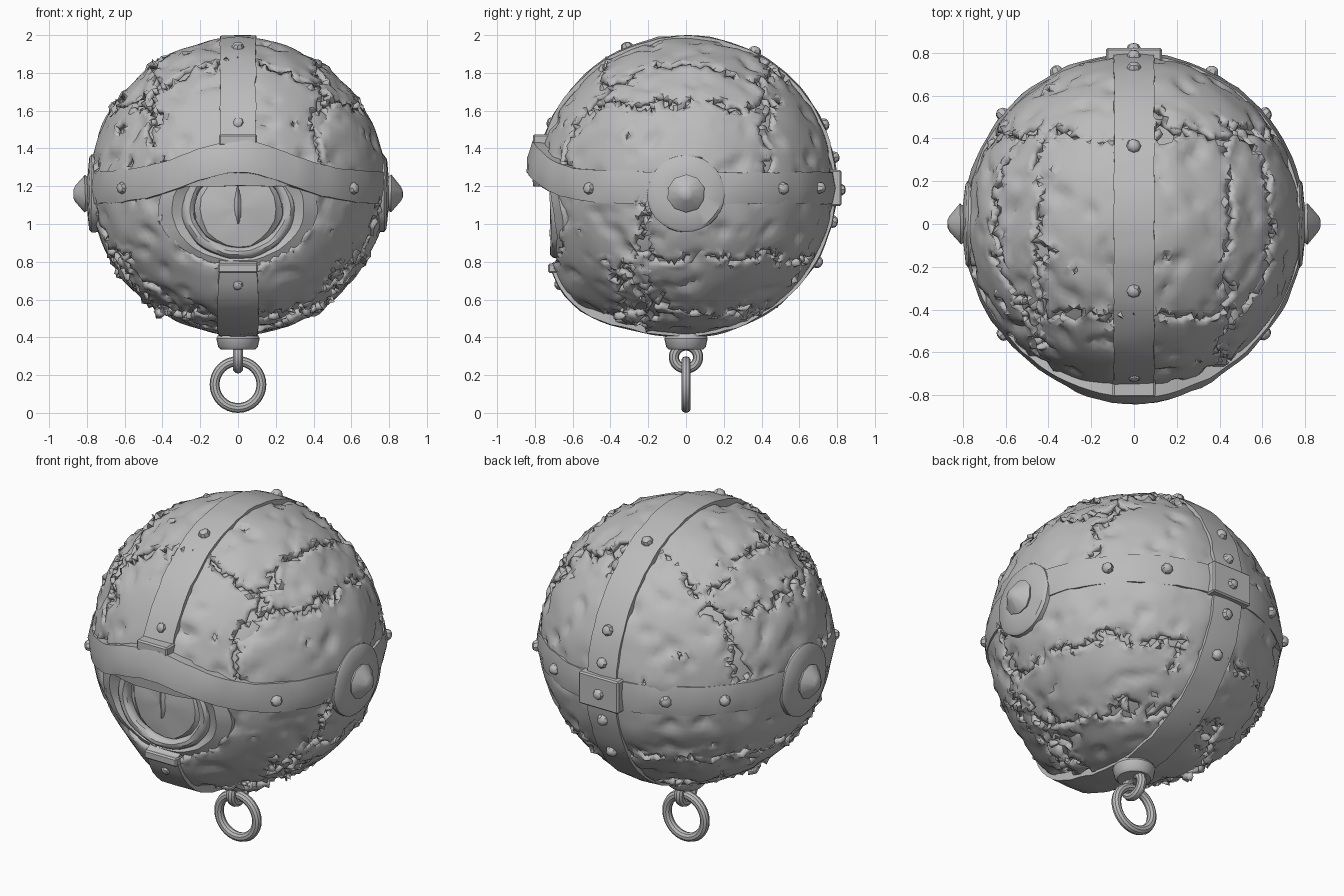
import bpy, bmesh, random
from math import sin, cos, pi, radians, sqrt, exp
from mathutils import Vector, Matrix, noise

random.seed(4)
if "Cube" in bpy.data.objects:
    bpy.data.objects.remove(bpy.data.objects["Cube"])

CENTRE = Vector((0, 0, 1.2))
CHIN = Vector((0, -0.7, -0.71))

grey = bpy.data.materials.new("grey metal")
grey.use_nodes = True
grey.diffuse_color = (0.5, 0.5, 0.5, 1)
grey.node_tree.nodes["Principled BSDF"].inputs["Base Color"].default_value = (0.5, 0.5, 0.5, 1)


def finish(bm, name, angle=35):
    bmesh.ops.recalc_face_normals(bm, faces=bm.faces)
    mesh = bpy.data.meshes.new(name)
    bm.to_mesh(mesh)
    bm.free()
    mesh.materials.append(grey)
    obj = bpy.data.objects.new(name, mesh)
    bpy.context.collection.objects.link(obj)
    bpy.ops.object.select_all(action='DESELECT')
    obj.select_set(True)
    bpy.context.view_layer.objects.active = obj
    bpy.ops.object.shade_smooth_by_angle(angle=radians(angle))
    return obj


def loft(name, rings, closed=False, wear=0.0):
    # Skin through rings; wear roughens the surface like beaten metal
    bm = bmesh.new()
    rows = [[bm.verts.new(p + wear * noise.noise_vector(p * 11)) for p in ring] for ring in rings]
    n = len(rows[0])
    for i in range(len(rows) if closed else len(rows) - 1):
        a, b = rows[i], rows[(i + 1) % len(rows)]
        for j in range(n):
            bm.faces.new((a[j], a[(j + 1) % n], b[(j + 1) % n], b[j]))
    if not closed:
        bm.faces.new(rows[0])
        bm.faces.new(rows[-1])
    return finish(bm, name)


def lathe(name, profile, origin, axis, sides=24, wear=0.0):
    # Turned solid: profile holds (radius, distance along axis)
    turn = Vector((0, 0, 1)).rotation_difference(Vector(axis)).to_matrix()
    rings = []
    for r, h in profile:
        rings.append([Vector(origin) + turn @ Vector((r * cos(2 * pi * k / sides), r * sin(2 * pi * k / sides), h))
                      for k in range(sides)])
    return loft(name, rings, wear=wear)


def ring_tube(name, origin, major, minor, upright, stretch=1, steps=32, wear=0.0):
    rings = []
    for i in range(steps):
        a = 2 * pi * i / steps
        ring = []
        for k in range(10):
            b = 2 * pi * k / 10
            r = major + minor * cos(b)
            across, side, up = r * cos(a), minor * sin(b), r * sin(a) * stretch
            ring.append(Vector(origin) + Vector((across, side, up) if upright == 'x' else (side, across, up)))
        rings.append(ring)
    return loft(name, rings, True, wear)


def bulge(d):
    return 0.07 * exp(-(d - CHIN).length_squared / 0.12)


def in_eye(p, rx, rz):
    return p.y < 0 and (p.x / rx) ** 2 + ((p.z - 1.08) / rz) ** 2 < 1


# Inner globe, flattened behind the eye
bm = bmesh.new()
bmesh.ops.create_icosphere(bm, subdivisions=6, radius=1)
for v in bm.verts:
    d = v.co.normalized()
    v.co = CENTRE + d * (0.758 + bulge(d) + 0.008 * noise.noise(d * 6))
    if in_eye(v.co, 0.37, 0.27):
        v.co.y = max(v.co.y, -0.65)
finish(bm, "inner_globe")


# Chipped armour plates, separated by ragged seams
def seam_distance(d):
    w = d + 0.08 * noise.noise_vector(d * 7) + 0.035 * noise.noise_vector(d * 17)
    x, y, z = abs(w.x), w.y, w.z
    seams = []
    if z > 0.1:
        if y < 0.5:
            seams.append(abs(x - 0.56))
        seams.append(abs(y - 0.54))
        if z > 0.6:
            seams.append(abs(y + 0.54))
        if x > 0.56:
            seams.append(abs(z - 0.55))
    elif z < -0.1:
        seams.append(abs(z + 0.84))
        # Seams slant down towards the chin in front
        seams.append(abs(z + 0.5) if y > -0.28 else 0.8 * abs(z + 0.5 + 0.85 * (0.77 - x)))
        if z < -0.4 or y < 0:
            seams.append(abs(y + 0.28))
    return min(seams, default=1)


bm = bmesh.new()
bmesh.ops.create_icosphere(bm, subdivisions=6, radius=1)
doomed = []
for f in bm.faces:
    d = f.calc_center_median().normalized()
    pit = noise.noise(d * 9 + Vector((3, 1, 7)))
    if seam_distance(d) < 0.01 + 0.03 * max(0, pit) or pit > 0.62 or in_eye(CENTRE + d * 0.78, 0.4, 0.29):
        doomed.append(f)
bmesh.ops.delete(bm, geom=doomed, context='FACES')
for v in bm.verts:
    d = v.co.normalized()
    dent = max(0, noise.noise(d * 8 + Vector((5, 2, 1))) - 0.15)
    lift = 0.786 + bulge(d) + 0.01 * noise.noise(d * 5) - 0.045 * dent
    if v.is_boundary:
        lift += random.uniform(-0.015, 0.018)
    v.co = CENTRE + d * lift
plates = finish(bm, "armour_plates", 30)
solid = plates.modifiers.new("thickness", 'SOLIDIFY')
solid.thickness = 0.035
solid.offset = -1


# Upright strap, open at the eye
def strap_point(deg, x, r):
    a = radians(deg)
    d = Vector((0, -cos(a), sin(a)))
    return CENTRE + d * (r + bulge(d)) + Vector((x, 0, 0))


rings = []
for i in range(79):
    deg = 20 + 310 * i / 78
    w = 0.095 + 0.015 * exp(-((deg - 305) / 25) ** 2)
    rings.append([strap_point(deg, -w, 0.72), strap_point(deg, -w, 0.795), strap_point(deg, 0, 0.8),
                  strap_point(deg, w, 0.795), strap_point(deg, w, 0.72)])
loft("upright_strap", rings, wear=0.008)

# Level strap, which arches into a thick brow over the eye
rings = []
for i in range(96):
    a = 2 * pi * i / 96
    x, y = sin(a), -cos(a)
    arch = exp(-(x * 0.8 / 0.38) ** 2) if y < 0 else 0
    mid, r = -0.01 + 0.165 * arch, 0.8 + 0.055 * arch
    ring = []
    for dz, rr in ((-0.085, r - 0.1), (-0.085, r - 0.01), (0, r), (0.085, r - 0.01), (0.085, r - 0.1)):
        z = mid + dz
        flat = sqrt(rr * rr - z * z)
        ring.append(CENTRE + Vector((x * flat, y * flat, z)))
    rings.append(ring)
loft("level_strap_and_brow", rings, True, 0.008)

# Upper eyelid, filling the hollow between the brow and the eye
rings = []
for i in range(13):
    x = -0.3 + 0.6 * i / 12
    front = -sqrt(0.82 ** 2 - x * x)
    top = 1.2 + 0.09 * exp(-(x / 0.3) ** 2)
    rings.append([Vector((x, y, z)) for y, z in ((-0.62, 1.2), (front + 0.01, 1.2), (front, top), (-0.62, top))])
loft("upper_eyelid", rings, wear=0.006)


def block(name, centre, size):
    bm = bmesh.new()
    bmesh.ops.create_cube(bm, size=1, matrix=Matrix.Translation(centre) @ Matrix.Diagonal((*size, 1)))
    bmesh.ops.bevel(bm, geom=bm.edges[:], offset=0.008, segments=1, affect='EDGES')
    return finish(bm, name)


block("back_crossing_plate", (0, 0.785, 1.19), (0.26, 0.075, 0.19))
block("brow_clasp", (0, -0.765, 1.445), (0.2, 0.09, 0.06))
block("chin_clasp", (0, -0.69, 0.765), (0.21, 0.08, 0.05))

# Eye socket, lid ring, iris and slit pupil
rings = []
for i in range(48):
    a = 2 * pi * i / 48
    ring = []
    for rx, rz, y in ((0.42, 0.3, 0.03), (0.42, 0.3, -0.01), (0.35, 0.275, -0.01), (0.29, 0.245, 0.03), (0.29, 0.245, 0.1)):
        x, z = rx * cos(a), 1.08 + rz * sin(a)
        ring.append(Vector((x, y - sqrt(0.785 ** 2 - x * x - (z - 1.2) ** 2), z)))
    rings.append(ring)
loft("eye_socket", rings, True, 0.008)
ring_tube("eye_ring", (0, -0.685, 1.08), 0.265, 0.035, 'x', 0.88, 48, 0.008)
lathe("iris", [(0.25, 0), (0.21, 0.03), (0.2, 0.045), (0.12, 0.06), (0.03, 0.065)], (0, -0.64, 1.08), (0, -1, 0), 20, 0.012)
rings = []
for i in range(9):
    z, w = -0.1 + 0.2 * i / 8, 0.004 + 0.03 * sin(pi * i / 8)
    rings.append([Vector((x, y, 1.1 + z)) for x, y in ((-w, -0.69), (0, -0.72), (w, -0.69))])
loft("pupil", rings)

# Side hubs with blunt cones
for side, label in ((1, "left"), (-1, "right")):
    lathe(label + "_hub_disc", [(0.205, 0), (0.205, 0.06), (0.19, 0.072), (0.1, 0.082)],
          (side * 0.715, 0, 1.16), (side, 0, 0), 28, 0.006)
    lathe(label + "_hub_cone", [(0.085, 0), (0.1, 0.02), (0.04, 0.07), (0.02, 0.08)],
          (side * 0.792, 0, 1.16), (side, 0, 0), 10, 0.006)


# Domed rivets along the straps
def rivet(name, point, direction):
    lathe(name, [(0.032, -0.02), (0.032, 0.005), (0.024, 0.02), (0.01, 0.027)], point, direction, 8, 0.006)


for n, deg in enumerate((67, 117, 156, 169, 193.5, 210)):
    p = strap_point(deg, 0, 0.8)
    rivet("upright_rivet_%d" % n, p, (p - CENTRE).normalized())
# Shallow rivets on the front lengths of the upright strap
for deg, label in ((25, "brow"), (322, "chin")):
    p = strap_point(deg, 0, 0.785)
    rivet(label + "_rivet", p, (p - CENTRE).normalized())
rivet("crossing_rivet", (0, 0.82, 1.18), (0, 1, 0))
for n, deg in enumerate((50, 130, 153)):
    for side, label in ((1, "left"), (-1, "right")):
        a = radians(deg)
        d = Vector((side * sin(a), -cos(a), 0))
        rivet("%s_level_rivet_%d" % (label, n), CENTRE + d * 0.8 - Vector((0, 0, 0.01)), d)

# Bottom cap, small eyelet and hanging ring
lathe("bottom_cap", [(0.09, 0), (0.105, 0.015), (0.115, 0.06), (0.1, 0.09)], (0, 0, 0.335), (0, 0, 1))
ring_tube("eyelet", (0, 0, 0.295), 0.064, 0.027, 'y', 0.95)
ring_tube("hanging_ring", (0, 0, 0.15), 0.124, 0.026, 'x')
